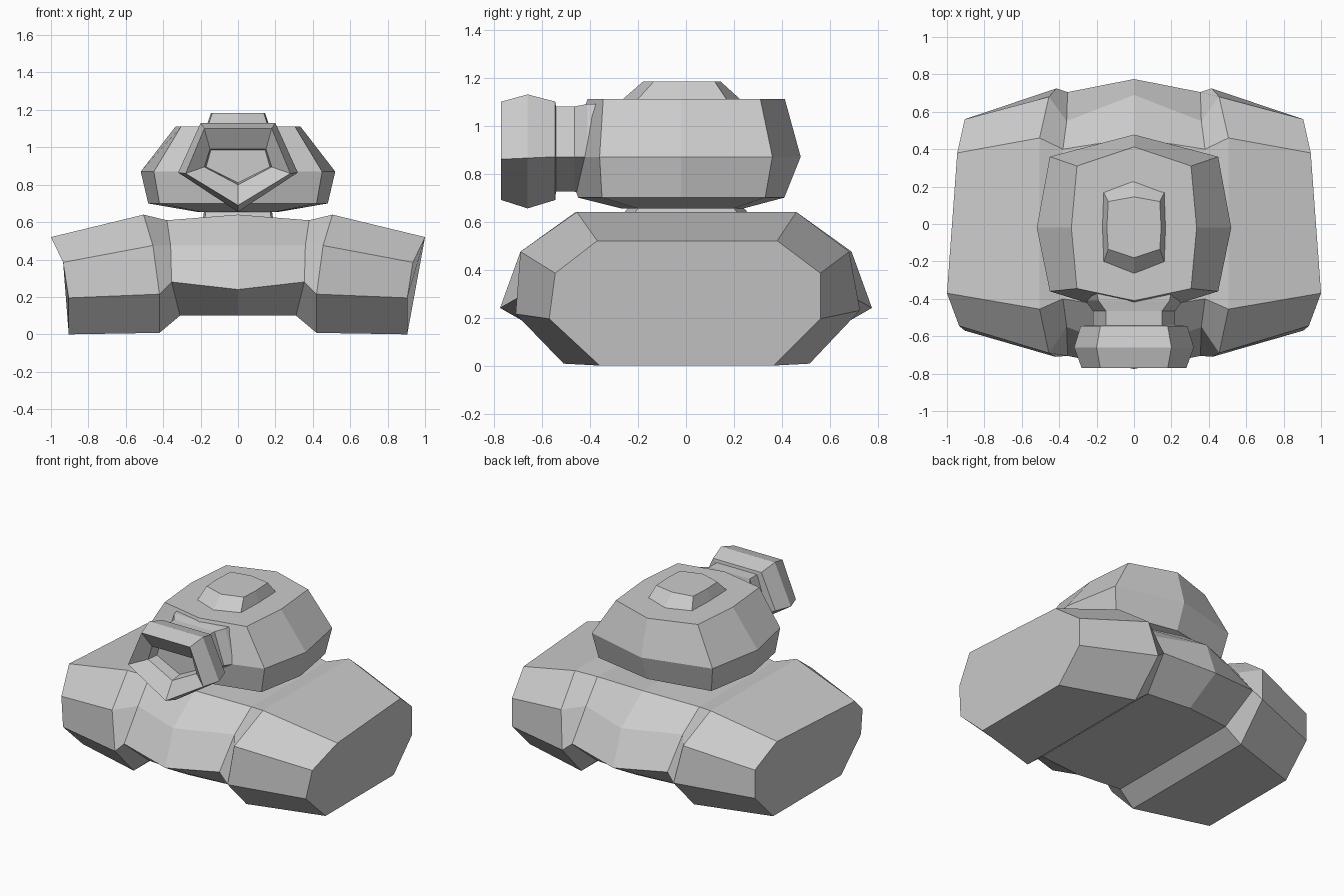
import bpy, bmesh


def loft(name, rings):
    """Skin a list of equal-length point rings and cap both ends."""
    bm = bmesh.new()
    vs = [[bm.verts.new(p) for p in r] for r in rings]
    n = len(vs[0])
    for a, b in zip(vs, vs[1:]):
        for i in range(n):
            j = (i + 1) % n
            bm.faces.new((a[i], a[j], b[j], b[i]))
    bm.faces.new(vs[0][::-1])
    bm.faces.new(vs[-1])
    bmesh.ops.recalc_face_normals(bm, faces=bm.faces)
    me = bpy.data.meshes.new(name)
    bm.to_mesh(me)
    bm.free()
    ob = bpy.data.objects.new(name, me)
    bpy.context.collection.objects.link(ob)
    return ob


def mirror_x(ring):
    return [(-x, y, z) for x, y, z in ring]


# Hull with side tracks: four octagonal sections from outside to centre
# (order: top front, top back, then round the back, bottom and front)
outer = [(1.0, -.37, .52), (.945, .38, .52), (.905, .56, .385), (.905, .56, .195),
         (.905, .365, 0), (.905, -.36, 0), (.905, -.57, .195), (.935, -.545, .385)]
inner = [(.505, -.455, .64), (.505, .46, .64), (.455, .68, .475), (.415, .725, .23),
         (.42, .515, .008), (.42, -.51, .008), (.42, -.71, .215), (.455, -.69, .475)]
edge = [(.38, -.40, .61), (.38, .40, .61), (.36, .55, .475), (.355, .705, .28),
        (.31, .50, .10), (.31, -.50, .10), (.355, -.705, .28), (.36, -.55, .475)]
centre = [(0, -.46, .64), (0, .46, .64), (0, .69, .475), (0, .775, .24),
          (0, .53, .10), (0, -.53, .10), (0, -.775, .24), (0, -.69, .475)]
loft("hull", [outer, inner, edge, centre] + [mirror_x(r) for r in (edge, inner, outer)])


def plan(z, side, corner_x, back, back_tip, front, front_tip):
    """Eight-sided symmetric outline at height z."""
    half = [(side, -.02), (corner_x, back)]
    return [(side, -.02, z), (corner_x, back, z), (0, back_tip, z), (-corner_x, back, z),
            (-side, -.02, z), (-corner_x, front, z), (0, front_tip, z), (corner_x, front, z)]


# Turret, its ring below and the hatch above
loft("turret", [plan(.655, .22, .20, .20, .24, -.20, -.27),
                plan(.70, .48, .42, .33, .41, -.35, -.45),
                plan(.87, .52, .45, .36, .478, -.36, -.50),
                plan(1.11, .335, .305, .31, .412, -.345, -.41)])
loft("turret_ring", [plan(.60, .19, .18, .24, .29, -.24, -.29),
                     plan(.67, .18, .17, .19, .23, -.19, -.23)])
loft("hatch", [plan(1.10, .172, .165, .175, .237, -.21, -.275),
               plan(1.183, .145, .138, .12, .145, -.135, -.18)])


def pent(y, top_x, top_z, mid_x, mid_z, low_z):
    """Five-sided gun section with its point at the bottom."""
    return [(top_x, y, top_z), (-top_x, y, top_z), (-mid_x, y, mid_z),
            (0, y, low_z), (mid_x, y, mid_z)]


# Gun: collar, flared muzzle and hollow mouth
loft("gun", [pent(-.36, .20, 1.09, .28, .87, .69),
             pent(-.41, .19, 1.09, .26, .87, .70),
             pent(-.465, .15, 1.08, .22, .87, .725),
             pent(-.542, .15, 1.08, .22, .87, .725),
             pent(-.545, .18, 1.10, .285, .87, .69),
             pent(-.66, .20, 1.13, .32, .865, .655),
             pent(-.77, .18, 1.10, .28, .86, .69),
             pent(-.70, .15, .99, .18, .895, .80),
             pent(-.62, .145, .985, .17, .895, .81)])
